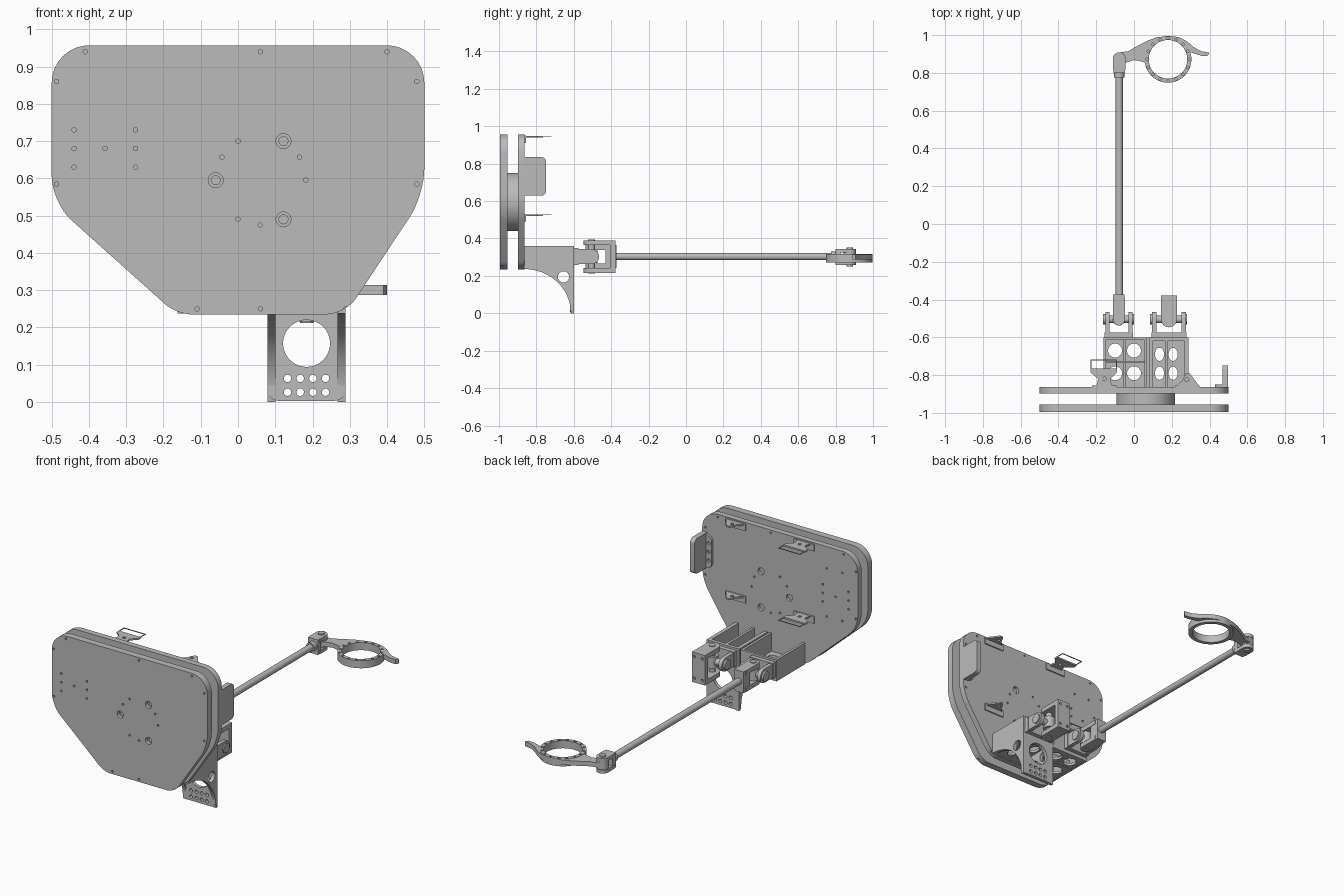
import bpy, bmesh
from math import cos, sin, pi, radians
from mathutils import Vector, Matrix

if "Cube" in bpy.data.objects:
    bpy.data.objects.remove(bpy.data.objects["Cube"])

grey = bpy.data.materials.new("machined grey")
grey.use_nodes = True
grey.diffuse_color = (0.5, 0.5, 0.5, 1)
grey.node_tree.nodes["Principled BSDF"].inputs["Base Color"].default_value = (0.5, 0.5, 0.5, 1)
parts = []

# Maps profile coordinates (a, b) and depth d to space for each extrusion axis
PLACE = {"x": lambda a, b, d: (d, a, b),
         "y": lambda a, b, d: (a, d, b),
         "z": lambda a, b, d: (a, b, d)}


def add_prism(bm, pts, lo, hi, axis):
    low, high = ([bm.verts.new(PLACE[axis](a, b, d)) for a, b in pts] for d in (lo, hi))
    bm.faces.new(low)
    bm.faces.new(high)
    for i in range(len(pts)):
        j = (i + 1) % len(pts)
        bm.faces.new((low[i], low[j], high[j], high[i]))


def finish(bm, name):
    bmesh.ops.recalc_face_normals(bm, faces=bm.faces)
    mesh = bpy.data.meshes.new(name)
    bm.to_mesh(mesh)
    bm.free()
    mesh.materials.append(grey)
    obj = bpy.data.objects.new(name, mesh)
    bpy.context.collection.objects.link(obj)
    parts.append(obj)
    return obj


def prism(name, pts, lo, hi, axis):
    bm = bmesh.new()
    add_prism(bm, pts, lo, hi, axis)
    return finish(bm, name)


def circle(a, b, r, n=32, ry=None):
    return [(a + r * cos(2 * pi * i / n), b + (ry or r) * sin(2 * pi * i / n)) for i in range(n)]


def rect(a0, a1, b0, b1):
    return [(a0, b0), (a1, b0), (a1, b1), (a0, b1)]


def box(name, x0, x1, y0, y1, z0, z1):
    return prism(name, rect(x0, x1, y0, y1), z0, z1, "z")


def rounded(corners, n=8):
    """Outline from (a, b, distance) corners, each eased with a short curve."""
    out = []
    for i, (a, b, r) in enumerate(corners):
        p = Vector((a, b))
        if r == 0:
            out.append((a, b))
            continue
        before, after = Vector(corners[i - 1][:2]), Vector(corners[(i + 1) % len(corners)][:2])
        s, e = p + (before - p).normalized() * r, p + (after - p).normalized() * r
        for k in range(n + 1):
            t = k / n
            w = 1.17 * t * (1 - t)  # weighted towards a circular arc
            q = (s * (1 - t) ** 2 + p * 1.4 * t * (1 - t) + e * t * t) / ((1 - t) ** 2 + 1.4 * t * (1 - t) + t * t)
            out.append(tuple(q))
    return out


def cut(obj, profiles, lo, hi, axis):
    """Subtract a set of separate straight holes."""
    bm = bmesh.new()
    for pts in profiles:
        add_prism(bm, pts, lo, hi, axis)
    tool = finish(bm, "hole_cutter")
    parts.remove(tool)
    mod = obj.modifiers.new("holes", "BOOLEAN")
    mod.operation, mod.solver, mod.object = "DIFFERENCE", "EXACT", tool
    bpy.context.view_layer.update()
    mesh = bpy.data.meshes.new_from_object(obj.evaluated_get(bpy.context.evaluated_depsgraph_get()))
    obj.modifiers.clear()
    obj.data = mesh
    bpy.data.objects.remove(tool)


# Twin plates with bolt holes
outline = rounded([(-0.5, 0.957, 0.1), (0.5, 0.957, 0.1), (0.5, 0.555, 0.07),
                   (0.288, 0.235, 0.05), (-0.165, 0.235, 0.04), (-0.5, 0.535, 0.07)])
bolts = [(0.122, 0.7), (-0.06, 0.595), (0.122, 0.49)]
rim = [(-0.41, 0.94), (0.06, 0.94), (0.4, 0.94), (-0.487, 0.86), (0.48, 0.86), (-0.487, 0.585),
       (0.48, 0.585), (-0.11, 0.25), (0.06, 0.25), (0.29, 0.25)]
inner = [(0, 0.7), (-0.043, 0.657), (0.165, 0.657), (0.182, 0.595), (0, 0.49), (0.06, 0.475),
         (-0.357, 0.68)] + [(x, z) for x in (-0.44, -0.275) for z in (0.63, 0.68, 0.73)]
front = prism("front_plate", outline, -0.995, -0.955, "y")
cut(front, [circle(*p, 0.02, 24) for p in bolts] + [circle(*p, 0.006, 10) for p in rim + inner],
    -1.1, -0.975, "y")
cut(front, [circle(*p, 0.012, 20) for p in bolts], -1.1, -0.96, "y")
back = prism("back_plate", outline, -0.897, -0.863, "y")
spots = rim + inner + [(x, z) for x in (-0.4, -0.3) for z in (0.55, 0.83)]
cut(back, [circle(*p, 0.02, 20) for p in bolts] + [circle(*p, 0.006, 10) for p in spots],
    -0.88, -0.8, "y")
prism("hub", circle(0.062, 0.595, 0.155, 64), -0.956, -0.896, "y")

# Side pad with its flange
prism("side_pad", rounded([(-0.865, 0.63, 0), (-0.748, 0.63, 0.025), (-0.748, 0.835, 0.025),
                           (-0.865, 0.835, 0)]), 0.468, 0.498, "x")
flange = prism("side_pad_flange", rounded([(0.43, 0.64, 0.03), (0.48, 0.63, 0), (0.48, 0.83, 0),
                                           (0.43, 0.82, 0.03)]), -0.865, -0.85, "y")
cut(flange, [circle(0.45, z, 0.01, 12) for z in (0.68, 0.73, 0.78)], -0.9, -0.8, "y")

# Four thin brackets on the back plate
for level, z in (("upper", 0.945), ("lower", 0.525)):
    wide = prism(level + "_right_bracket", [(-0.2, -0.865), (-0.115, -0.865), (-0.125, -0.82), (-0.09, -0.785),
                 (-0.09, -0.765), (-0.23, -0.765), (-0.23, -0.785), (-0.19, -0.82)], z - 0.005, z + 0.004, "z")
    cut(wide, [circle(-0.157, -0.82, 0.01, 12)], z - 0.1, z + 0.1, "z")
    fin = prism(level + "_left_bracket", [(0.22, -0.865), (0.345, -0.865), (0.34, -0.85), (0.295, -0.79),
                (0.275, -0.79), (0.255, -0.83)], z - 0.005, z + 0.004, "z")
    cut(fin, [circle(0.28, -0.825, 0.01, 12)], z - 0.1, z + 0.1, "z")
    for side, x in (("right", -0.157), ("left", 0.283)):
        box(f"{level}_{side}_bracket_foot", x - 0.065, x + 0.065, -0.866, -0.856, z - 0.035, z + 0.005)
    # Fine wire loop around the wide bracket
    for y in (-0.77, -0.722):
        box(level + "_wire_bar", -0.23, -0.09, y, y + 0.004, z, z + 0.004)
    for x in (-0.23, -0.094):
        box(level + "_wire_side", x, x + 0.004, -0.77, -0.72, z, z + 0.004)

# Open tray on the right side, with ribs and round holes
tray = box("tray_floor", -0.16, 0.07, -0.865, -0.6, 0.24, 0.255)
cut(tray, [circle(x, y, 0.037) for x in (-0.1, 0.0) for y in (-0.67, -0.79)], 0, 1, "z")
box("tray_outer_wall", -0.162, -0.147, -0.865, -0.6, 0.237, 0.36)
box("tray_inner_wall", 0.055, 0.07, -0.865, -0.6, 0.237, 0.36)
box("tray_back_wall", -0.162, 0.07, -0.615, -0.6, 0.237, 0.36)
box("tray_cross_rib", -0.15, 0.06, -0.735, -0.725, 0.237, 0.29)
box("tray_long_rib", -0.055, -0.045, -0.865, -0.6, 0.237, 0.265)

# Bay on the left side: curved gussets, drop plate, floor and divider
curve = [(-0.865 + 0.25 * sin(t * pi / 24), 0.237 * cos(t * pi / 24)) for t in range(13)]
for name, x in (("inner_gusset", 0.079), ("outer_gusset", 0.267)):
    gusset = prism(name, curve + [(-0.6, 0.0), (-0.6, 0.36), (-0.865, 0.36)], x, x + 0.022, "x")
    cut(gusset, [circle(-0.655, 0.195, 0.03)], 0, 0.5, "x")
drop = prism("drop_plate", rounded([(0.079, 0.36, 0), (0.079, 0.003, 0.03), (0.289, 0.003, 0.03),
                                    (0.289, 0.36, 0)]), -0.62, -0.6, "y")
cut(drop, [circle(0.184, 0.157, 0.063, 48)] + [circle(0.133 + 0.034 * i, z, 0.01, 16)
    for i in range(4) for z in (0.026, 0.063)], -0.7, -0.5, "y")
floor = box("bay_floor", 0.065, 0.289, -0.865, -0.6, 0.24, 0.255)
cut(floor, [circle(x, y, 0.024, 32, 0.035) for x in (0.135, 0.207) for y in (-0.69, -0.79)], 0, 1, "z")
box("bay_divider", 0.163, 0.178, -0.865, -0.6, 0.237, 0.36)


def eye_arm(name, a, root, eye, r, lo, hi, axis):
    """Straight lug ending in a rounded eye; profile runs along y."""
    s = 1 if eye > root else -1
    arc = [(eye + s * r * sin(t * pi / 12), a - r * cos(t * pi / 12)) for t in range(13)]
    pts = [(root, a - r)] + arc + [(root, a + r)]
    if axis == "z":
        pts = [(b, y) for y, b in pts]
    return prism(name, pts, lo, hi, axis)


# Universal joints
Z, Y = 0.303, -0.505
for name, x, half, rise, reach in (("right", -0.08, 0.075, 0.062, 0.032), ("left", 0.185, 0.092, 0.087, 0.042)):
    box(name + "_yoke_base", x - half, x + half, -0.602, -0.575, Z - 0.045, Z + 0.045)
    for s, label in ((-1, "outer"), (1, "inner")):
        c = x + s * (half - 0.014)
        eye_arm(f"{name}_yoke_{label}_arm", Z, -0.59, Y, 0.04, c - 0.011, c + 0.011, "x")
        c = Z + s * (rise - 0.013)
        eye_arm(f"{name}_fork_{label}_arm", x, -0.39, Y, reach, c - 0.013, c + 0.013, "z")
        prism(f"{name}_{label}_bush", circle(Y, Z, 0.028), x + s * half - 0.008, x + s * half + 0.004, "x")
    prism(name + "_cross_pin", circle(Y, Z, 0.02), x - half, x + half, "x")
    prism(name + "_upright_pin", circle(x, Y, 0.018), Z - rise - 0.004, Z + rise + 0.004, "z")
    prism(name + "_cross_block", circle(x, Y, 0.033), Z - 0.033, Z + 0.033, "z")

# Mount plate on the left fork, rod socket on the right fork
mount = box("left_fork_plate", 0.143, 0.227, -0.405, -0.378, 0.216, 0.39)
cut(mount, [circle(x, z, 0.008, 12) for x in (0.16, 0.21) for z in (0.24, 0.366)], -0.39, -0.3, "y")
box("right_fork_socket", -0.11, -0.05, -0.43, -0.372, Z - 0.062, Z + 0.062)

# Long rod and its end fork
RX = -0.078
prism("long_rod", circle(RX, Z, 0.019), -0.38, 0.79, "y")
prism("rod_collar", circle(RX, Z, 0.027), 0.775, 0.81, "y")
box("rod_end_block", RX - 0.031, RX + 0.031, 0.8, 0.83, 0.258, 0.345)
for name, lo in (("lower", 0.258), ("upper", 0.325)):
    eye_arm(f"rod_end_{name}_arm", RX, 0.815, 0.875, 0.034, lo, lo + 0.02, "z")
prism("rod_end_pin", circle(RX, 0.875, 0.018), 0.25, 0.352, "z")

# Ring with bolt circle, and the curved horn that carries it
CX, CY = 0.18, 0.872
ring = prism("ring", circle(CX, CY, 0.124, 64), 0.272, 0.316, "z")
cut(ring, [circle(CX, CY, 0.102, 64)], 0, 1, "z")
cut(ring, [circle(CX + 0.113 * cos(i * pi / 8), CY + 0.113 * sin(i * pi / 8), 0.007, 10)
           for i in range(16)], 0.3, 1, "z")
under = [(CX + 0.118 * cos(radians(a)), CY + 0.118 * sin(radians(a))) for a in range(20, 191, 10)]
prism("horn", [(-0.078, 0.908), (-0.03, 0.915), (0.02, 0.944), (0.07, 0.97), (0.12, 0.988), (0.18, 0.996),
               (0.235, 0.99), (0.28, 0.968), (0.315, 0.937), (0.355, 0.915), (0.4, 0.907), (0.39, 0.89),
               (0.36, 0.89), (0.325, 0.9)] + under + [(0.04, 0.86), (0.0, 0.868), (-0.04, 0.855), (-0.078, 0.845)],
      0.287, 0.314, "z")
prism("horn_eye", circle(RX, 0.875, 0.033), 0.28, 0.324, "z")

# Smooth the round surfaces and keep edges crisp
bpy.ops.object.select_all(action="DESELECT")
for obj in parts:
    obj.select_set(True)
bpy.context.view_layer.objects.active = parts[0]
bpy.ops.object.shade_smooth_by_angle(angle=radians(30))
